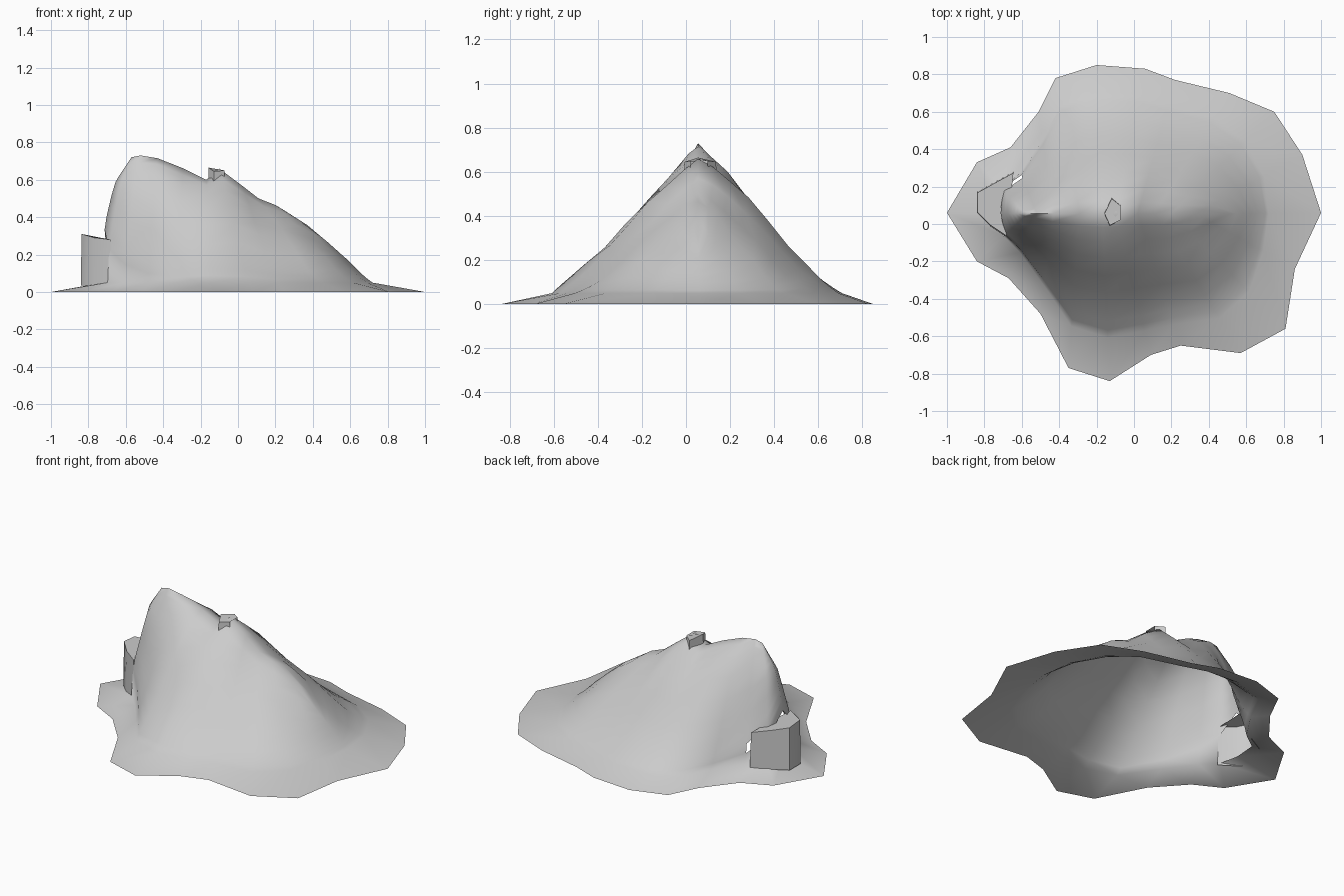
import bpy, bmesh, math
from mathutils import Vector, noise

cube = bpy.data.objects.get("Cube")
if cube:
    bpy.data.objects.remove(cube)

# Single stone colour
stone = bpy.data.materials.new("grey_stone")
stone.use_nodes = True
stone.diffuse_color = (0.6, 0.6, 0.6, 1)
stone.node_tree.nodes["Principled BSDF"].inputs["Base Color"].default_value = (0.6, 0.6, 0.6, 1)


def finish(name, bm, angle):
    """Turn a bmesh into a shaded, coloured object."""
    mesh = bpy.data.meshes.new(name)
    bm.to_mesh(mesh)
    bm.free()
    mesh.materials.append(stone)
    obj = bpy.data.objects.new(name, mesh)
    bpy.context.collection.objects.link(obj)
    bpy.ops.object.select_all(action='DESELECT')
    obj.select_set(True)
    bpy.context.view_layer.objects.active = obj
    bpy.ops.object.shade_smooth_by_angle(angle=math.radians(angle))
    return obj


# Ridge line from the low east end to the west cliff: x, z
RIDGE_Y = 0.055
RIDGE = [(.45, .29), (.33, .38), (.2, .465), (.11, .5), (.02, .57), (-.1, .66),
         (-.17, .6), (-.29, .66), (-.43, .715), (-.52, .73), (-.57, .72), (-.59, .69)]

# Spokes around the base: outline x, y, skirt share, slope power, shoulder
SPOKES = [
    (1, .06, .51, 1, .04), (.9, .37, .36, 1.05, .06), (.75, .6, .28, 1.05, .06),
    (.51, .7, .2, 1, .06), (.22, .77, .18, .95, .06), (.06, .83, .18, 1, .07),
    (-.2, .85, .18, 1.05, .11), (-.42, .78, .2, 1.05, .13), (-.51, .6, .27, 1, .1),
    (-.66, .41, .38, .8, .06), (-.84, .33, .48, .5, 0),
    (-1, .06, .68, .28, 0),
    (-.84, -.2, .53, .45, 0), (-.67, -.29, .4, .65, .03), (-.5, -.48, .28, .87, .08),
    (-.35, -.77, .27, 1, .08), (-.13, -.84, .26, .9, .06), (.09, -.7, .17, 1, .03),
    (.25, -.65, .16, 1.12, .03), (.57, -.69, .25, 1.15, .03),
    (.81, -.56, .32, 1.1, .03), (.86, -.24, .32, 1.05, .04),
]
STEPS = (0, .06, .13, .22, .36, .5, .64, .77, .89)
SKIRT_Z = 0.05


def spoke_points(x, y, skirt, power, shoulder, crest):
    """Points from the outer rim up to just below the ridge."""
    rim = Vector((x, y, 0))
    foot = rim.lerp(Vector((crest.x, crest.y, 0)), skirt)
    points = [rim]
    for t in STEPS:
        p = foot.lerp(crest, t)
        # steep upper shoulder, hollow lower slope
        rise = t ** power + shoulder * math.sin(math.pi * t ** 2.5)
        rise -= 0.03 * math.sin(math.pi * min(1, 2 * t))
        p.z = SKIRT_Z + (crest.z - SKIRT_Z) * min(rise, 1)
        # gentle lumps that fade out at the foot and ridge
        p.z += noise.noise(p * 5) * 0.03 * math.sin(math.pi * t)
        points.append(p)
    return points


def behind_boulder(face):
    """True for hill faces hidden inside the block at the west cliff."""
    c = face.calc_center_median()
    return c.x < -.64 and -.02 < c.y < .22 and .06 < c.z < .27


# Hill shell: opposite spokes share one ridge point, underside left open
bm = bmesh.new()
crests = [bm.verts.new((x, RIDGE_Y, z)) for x, z in RIDGE]
count = len(SPOKES)
columns = []
for i, spoke in enumerate(SPOKES):
    top = crests[min(i, count - i)]
    column = [bm.verts.new(p) for p in spoke_points(*spoke, top.co)]
    columns.append(column + [top])
for i in range(count):
    a, b = columns[i], columns[(i + 1) % count]
    for k in range(len(a) - 1):
        bm.faces.new((a[k], b[k], b[k + 1], a[k + 1]))
bmesh.ops.delete(bm, geom=[f for f in bm.faces if behind_boulder(f)], context='FACES')
finish("hill", bm, 75)


def outcrop(name, path, base_z, shrink, angle):
    """Rock shell: walls along an open path (x, y, top z) and a cap.
    The side buried in the hill stays open."""
    bm = bmesh.new()
    centre = sum((Vector(p) for p in path), Vector()) / len(path)
    low = [bm.verts.new((x, y, base_z)) for x, y, z in path]
    high = []
    for x, y, z in path:
        q = Vector((x, y, z)).lerp(centre, shrink)
        high.append(bm.verts.new((q.x, q.y, z)))
    for i in range(len(path) - 1):
        bm.faces.new((low[i + 1], low[i], high[i], high[i + 1]))
    bm.faces.new(high[::-1])
    bmesh.ops.recalc_face_normals(bm, faces=bm.faces)
    return finish(name, bm, angle)


# Block leaning against the west cliff
outcrop("cliff_boulder",
        [(-.68, -.07, .28), (-.77, -.01, .29), (-.84, .06, .31),
         (-.84, .17, .3), (-.75, .22, .28), (-.64, .28, .26)], .035, .04, 60)

# Small step of rock breaking the ridge, facing west
outcrop("ridge_outcrop",
        [(-.07, .1, .65), (-.12, .14, .645), (-.16, .055, .665), (-.13, -.01, .645),
         (-.07, .02, .65)], .57, .05, 40)
